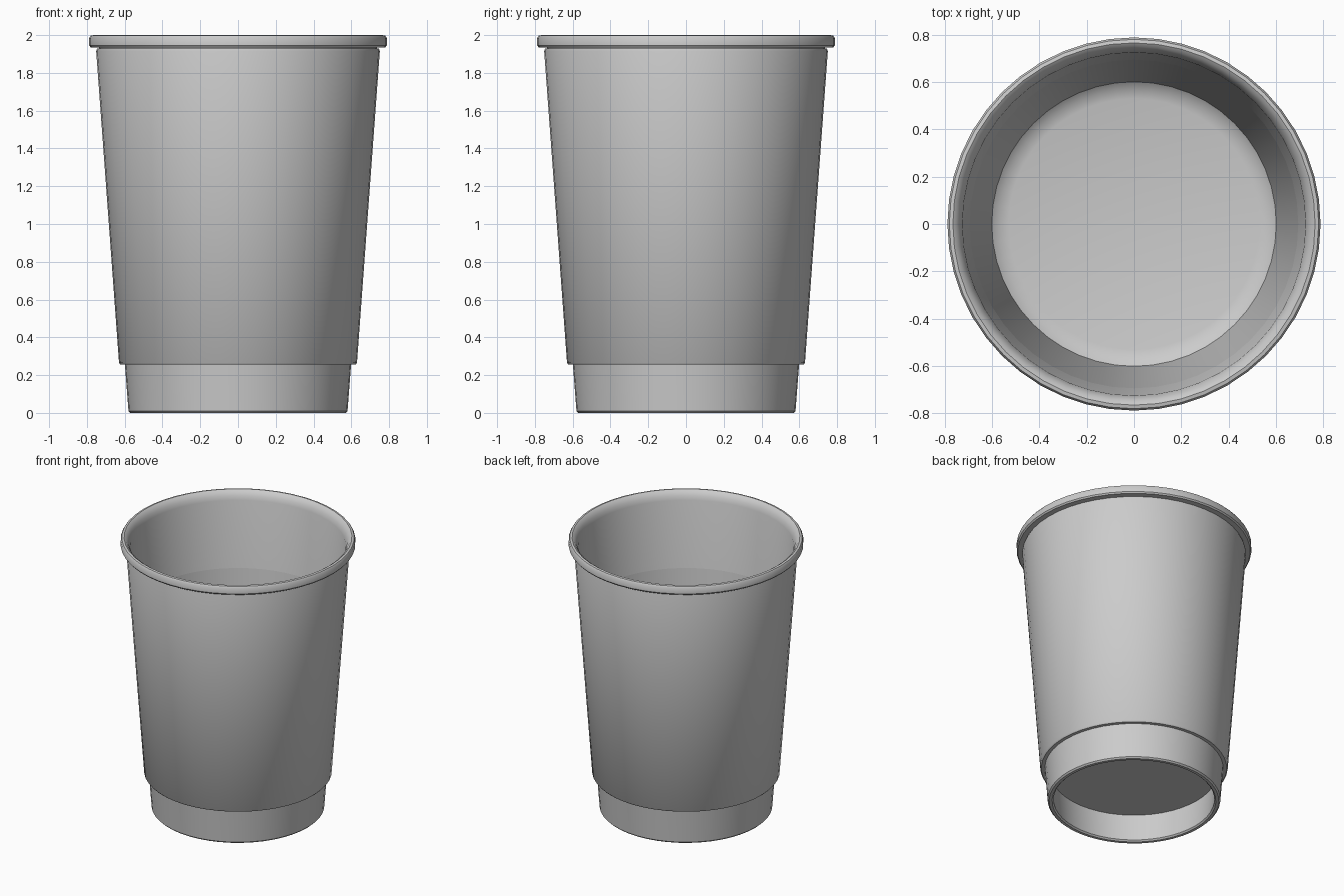
import bpy, bmesh, math

SIDES = 48

if "Cube" in bpy.data.objects:
    bpy.data.objects.remove(bpy.data.objects["Cube"], do_unlink=True)

# One plain grey for the whole cup
grey = bpy.data.materials.new("plain grey")
grey.use_nodes = True
colour = (0.6, 0.6, 0.6, 1)
grey.diffuse_color = colour
grey.node_tree.nodes["Principled BSDF"].inputs["Base Color"].default_value = colour


def lathe(name, profile, closed=False):
    """Spin (radius, height) points around z; a zero radius closes an end."""
    bm = bmesh.new()
    rings = []
    for r, z in profile:
        if r == 0:
            rings.append([bm.verts.new((0, 0, z))] * SIDES)
            continue
        turns = [2 * math.pi * i / SIDES for i in range(SIDES)]
        rings.append([bm.verts.new((r * math.cos(a), r * math.sin(a), z)) for a in turns])
    pairs = list(zip(rings, rings[1:]))
    if closed:
        pairs.append((rings[-1], rings[0]))
    for low, high in pairs:
        for i in range(SIDES):
            j = (i + 1) % SIDES
            corners = [low[i], low[j], high[j], high[i]]
            bm.faces.new(list(dict.fromkeys(corners)))
    bmesh.ops.recalc_face_normals(bm, faces=bm.faces)
    mesh = bpy.data.meshes.new(name)
    bm.to_mesh(mesh)
    bm.free()
    mesh.materials.append(grey)
    obj = bpy.data.objects.new(name, mesh)
    bpy.context.collection.objects.link(obj)
    bpy.ops.object.select_all(action="DESELECT")
    obj.select_set(True)
    bpy.context.view_layer.objects.active = obj
    bpy.ops.object.shade_smooth_by_angle(angle=math.radians(35))
    return obj


# Cup: recessed underside, foot, outer wall, rolled rim, inner wall and floor
lathe("cup_body", [
    (0, 0.21), (0.555, 0.21), (0.54, 0.01), (0.55, 0),
    (0.57, 0), (0.58, 0.01), (0.6, 0.27), (0.735, 1.935),
    (0.78, 1.935), (0.788, 1.945), (0.788, 1.985), (0.78, 1.997),
    (0.765, 2.0), (0.75, 1.99), (0.735, 1.965), (0.725, 1.935),
    (0.622, 0.31), (0.6, 0.29), (0.57, 0.27), (0.53, 0.26), (0, 0.26),
])

# Outer sleeve with softened top and bottom edges
lathe("outer_sleeve", [
    (0.598, 0.255), (0.622, 0.255), (0.63, 0.265),
    (0.751, 1.915), (0.746, 1.93), (0.733, 1.93),
], closed=True)
